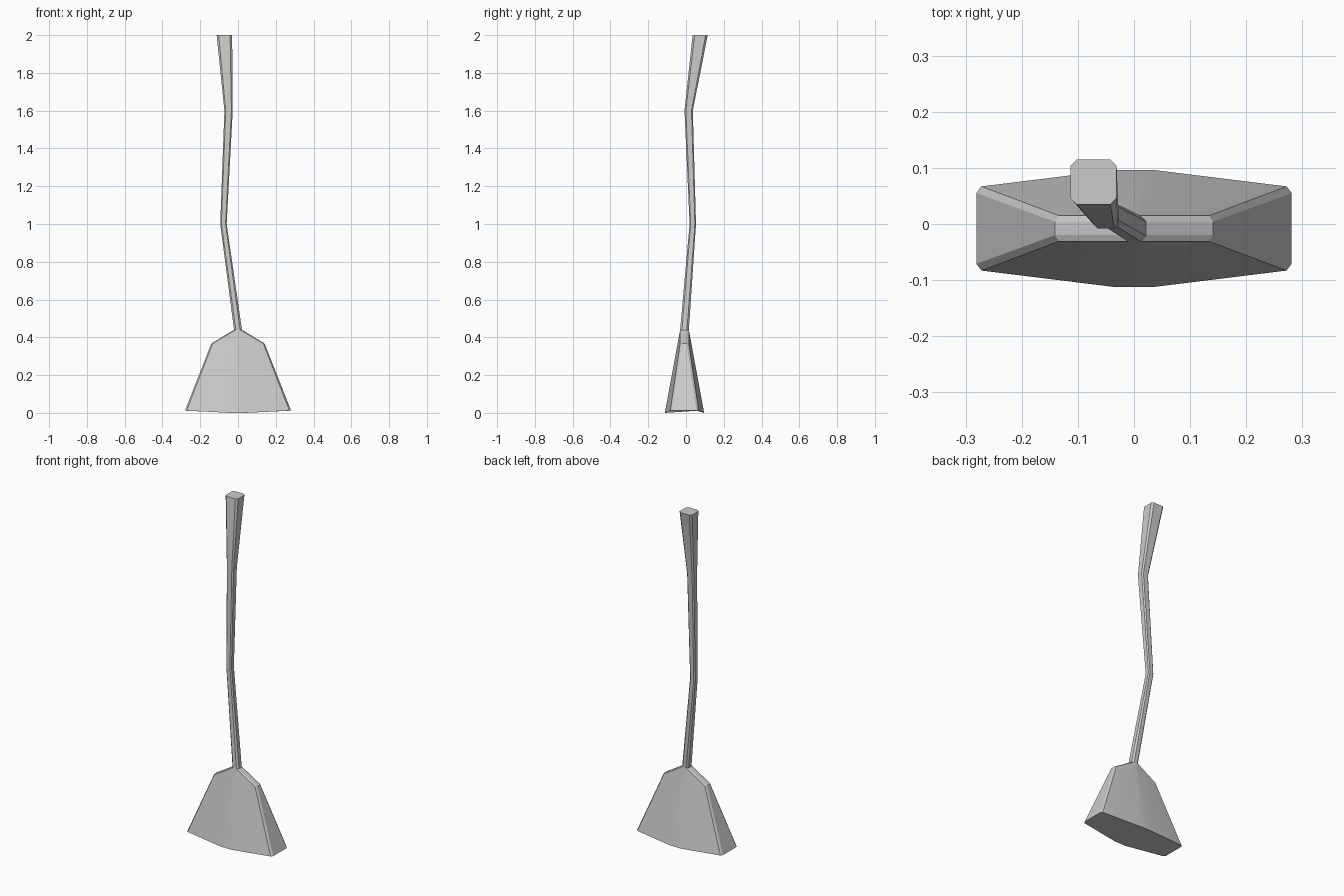
import bpy, bmesh

if "Cube" in bpy.data.objects:
    bpy.data.objects.remove(bpy.data.objects["Cube"])

def mirrored_ring(points, cx, cy):
    """Mirror (x, y, z) points of the +x +y quadrant into a full ring."""
    half = points + [(-x, y, z) for x, y, z in reversed(points)]
    full = half + [(-x, -y, z) for x, y, z in half]
    return [(cx + x, cy + y, z) for x, y, z in full]

def loft(name, rings, angle):
    bm = bmesh.new()
    loops = [[bm.verts.new(p) for p in ring] for ring in rings]
    for a, b in zip(loops, loops[1:]):
        for i in range(len(a)):
            j = (i + 1) % len(a)
            bm.faces.new((a[i], a[j], b[j], b[i]))
    bm.faces.new(list(reversed(loops[0])))
    bm.faces.new(loops[-1])
    bmesh.ops.recalc_face_normals(bm, faces=bm.faces)
    mesh = bpy.data.meshes.new(name)
    bm.to_mesh(mesh)
    bm.free()
    ob = bpy.data.objects.new(name, mesh)
    bpy.context.collection.objects.link(ob)
    bpy.context.view_layer.objects.active = ob
    ob.select_set(True)
    bpy.ops.object.shade_smooth_by_angle(angle=angle)
    ob.select_set(False)
    return ob

# Broom head: wide chamfered bristle block narrowing to shoulders and neck
head = [
    [(0.281, 0.063, 0.012), (0.272, 0.075, 0.012), (0.037, 0.104, 0.0)],
    [(0.141, 0.012, 0.367), (0.134, 0.023, 0.367), (0.015, 0.036, 0.37)],
    [(0.021, 0.012, 0.44), (0.012, 0.023, 0.44), (0.006, 0.023, 0.44)],
]
loft("broom_head", [mirrored_ring(r, 0, -0.008) for r in head], 0.35)

# Handle: crooked chamfered stick, thicker at the top (z, cx, cy, hx, hy, bevel)
stick = [
    (0.44, 0.0, -0.008, 0.021, 0.023, 0.010),
    (1.00, -0.077, 0.036, 0.017, 0.017, 0.006),
    (1.60, -0.050, 0.014, 0.022, 0.022, 0.007),
    (2.00, -0.072, 0.075, 0.041, 0.040, 0.011),
]
loft("broom_handle",
     [mirrored_ring([(hx, hy - b, z), (hx - b, hy, z)], cx, cy)
      for z, cx, cy, hx, hy, b in stick], 0.35)
